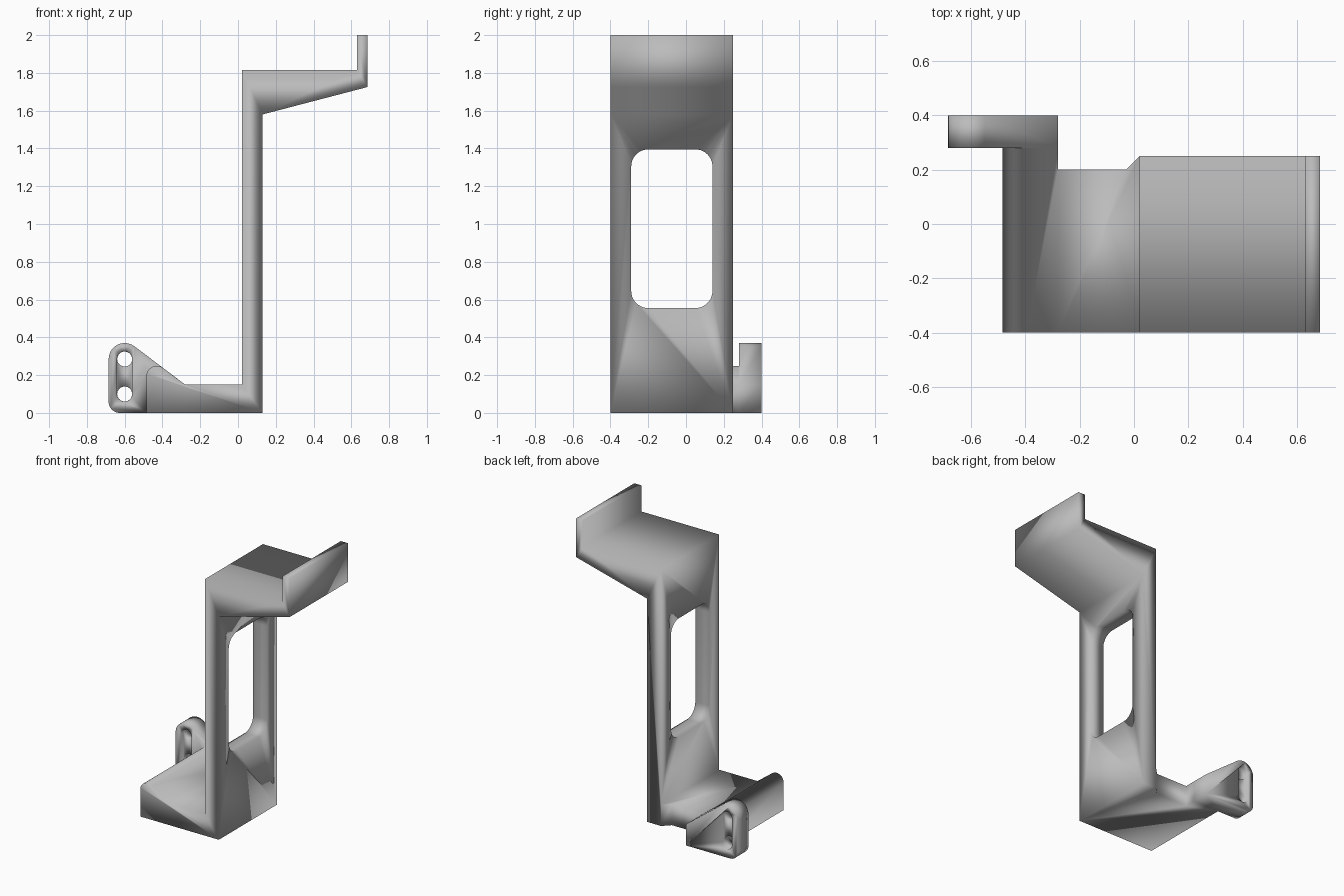
import bpy, bmesh
from math import cos, sin, radians
from mathutils import Vector

if "Cube" in bpy.data.objects:
    bpy.data.objects.remove(bpy.data.objects["Cube"])

grey = bpy.data.materials.new("plain grey")
grey.use_nodes = True
colour = (0.5, 0.5, 0.5, 1)
grey.diffuse_color = colour
grey.node_tree.nodes["Principled BSDF"].inputs["Base Color"].default_value = colour


def arc(cx, cy, r, start, end, steps=10):
    angles = [radians(start + (end - start) * i / steps) for i in range(steps + 1)]
    return [(cx + r * cos(a), cy + r * sin(a)) for a in angles]


def prism(name, points, axis, low, high):
    """Extrude a 2D outline along x, y or z."""
    place = {"x": lambda u, v, d: Vector((d, u, v)),
             "y": lambda u, v, d: Vector((u, d, v)),
             "z": lambda u, v, d: Vector((u, v, d))}[axis]
    bm = bmesh.new()
    face = bm.faces.new([bm.verts.new(place(u, v, low)) for u, v in points])
    extruded = bmesh.ops.extrude_face_region(bm, geom=[face])
    moved = [g for g in extruded["geom"] if isinstance(g, bmesh.types.BMVert)]
    bmesh.ops.translate(bm, verts=moved, vec=place(0, 0, high - low))
    bmesh.ops.recalc_face_normals(bm, faces=bm.faces)
    mesh = bpy.data.meshes.new(name)
    bm.to_mesh(mesh)
    bm.free()
    obj = bpy.data.objects.new(name, mesh)
    bpy.context.collection.objects.link(obj)
    mesh.materials.append(grey)
    return obj


def combine(target, tool, operation):
    """Apply a boolean and discard the helper."""
    mod = target.modifiers.new("boolean", "BOOLEAN")
    mod.operation, mod.solver, mod.object = operation, "EXACT", tool
    bpy.ops.object.select_all(action="DESELECT")
    bpy.context.view_layer.objects.active = target
    target.select_set(True)
    bpy.ops.object.modifier_apply(modifier=mod.name)
    bpy.data.objects.remove(tool)


# Side profile: foot with raised toe, upright post, tapered arm and end lip
profile = [(-0.485, 0), (0.13, 0), (0.13, 1.58), (0.685, 1.725), (0.685, 2),
           (0.63, 2), (0.63, 1.815), (0.02, 1.815), (0.02, 0.15), (-0.28, 0.15)]
profile += arc(-0.43, 0.194, 0.055, 53, 180)
bracket = prism("bracket", profile, "y", -0.4, 0.28)

# Trim the back edge so the foot is narrower than the post
trim = [(-0.28, 0.2), (-0.03, 0.2), (0.02, 0.25), (0.9, 0.25), (0.9, 0.5), (-0.28, 0.5)]
combine(bracket, prism("trim_cutter", trim, "z", -1, 3), "DIFFERENCE")

# Rounded window through the post
r = 0.09
window = (arc(0.14 - r, 1.395 - r, r, 0, 90) + arc(-0.29 + r, 1.395 - r, r, 90, 180)
          + arc(-0.29 + r, 0.555 + r, r, 180, 270) + arc(0.14 - r, 0.555 + r, r, 270, 360))
combine(bracket, prism("window_cutter", window, "x", -0.2, 0.3), "DIFFERENCE")

# Mounting lug behind the toe
lug_outline = [(-0.28, 0), (-0.28, 0.15)] + arc(-0.6, 0.285, 0.085, 53, 180)
lug_outline += arc(-0.625, 0.06, 0.06, 180, 270)
lug = prism("mounting_lug", lug_outline, "y", 0.28, 0.4)

# Shallow slot on each side of the lug, with two through holes
slot = arc(-0.6, 0.285, 0.04, 0, 180, 16) + arc(-0.6, 0.1, 0.04, 180, 360, 16)
for low, high in ((0.2, 0.31), (0.37, 0.5)):
    combine(lug, prism("slot_cutter", slot, "y", low, high), "DIFFERENCE")
for z in (0.1, 0.285):
    hole = arc(-0.6, z, 0.0395, 0, 360, 32)[:-1]
    combine(lug, prism("hole_cutter", hole, "y", 0.2, 0.5), "DIFFERENCE")
combine(bracket, lug, "UNION")

# Soft shading across the whole casting
bpy.ops.object.shade_smooth()
